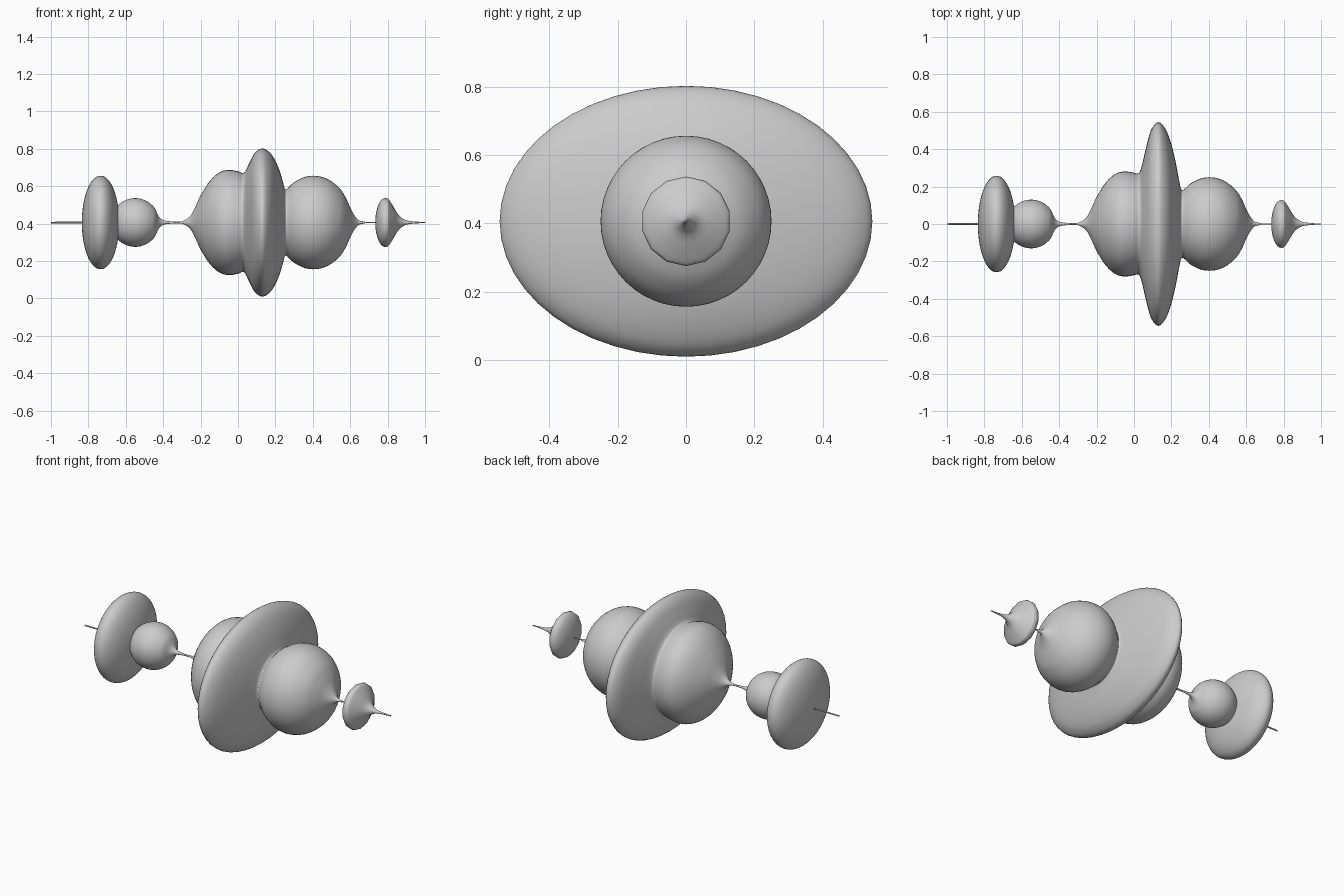
import bpy, bmesh, math

if "Cube" in bpy.data.objects:
    bpy.data.objects.remove(bpy.data.objects["Cube"])

AXIS_Z = 0.406


def smooth_profile(pts, steps=4):
    """Catmull-Rom pass through (x, rz, ry) stations."""
    out = []
    for i in range(len(pts) - 1):
        a, b, c, d = (pts[max(i - 1, 0)], pts[i], pts[i + 1],
                      pts[min(i + 2, len(pts) - 1)])
        for s in range(steps):
            t = s / steps
            out.append(tuple(
                0.5 * (2 * q + (r - p) * t + (2 * p - 5 * q + 4 * r - w) * t * t
                       + (3 * q - p - 3 * r + w) * t ** 3)
                for p, q, r, w in zip(a, b, c, d)))
    return out + [pts[-1]]


def lathe(name, pts, segments=48):
    """Elliptical turning along x; stations are (x, r) or (x, rz, ry)."""
    pts = smooth_profile([p if len(p) == 3 else (p[0], p[1], p[1]) for p in pts])
    bm = bmesh.new()
    rings = []
    for x, rz, ry in pts:
        rz, ry = max(rz, 0.002), max(ry, 0.002)
        rings.append([bm.verts.new((x, ry * math.sin(2 * math.pi * k / segments),
                                    AXIS_Z + rz * math.cos(2 * math.pi * k / segments)))
                      for k in range(segments)])
    for a, b in zip(rings, rings[1:]):
        for k in range(segments):
            n = (k + 1) % segments
            bm.faces.new((a[k], a[n], b[n], b[k]))
    bm.faces.new(rings[0])
    bm.faces.new(rings[-1])
    bmesh.ops.recalc_face_normals(bm, faces=bm.faces)
    for f in bm.faces:
        f.smooth = True
    mesh = bpy.data.meshes.new(name)
    bm.to_mesh(mesh)
    bm.free()
    obj = bpy.data.objects.new(name, mesh)
    bpy.context.collection.objects.link(obj)
    return obj


def arc(cx, half, rz, ry, start, end, n=12):
    """Stations along an ellipse, angles in degrees from the -x end."""
    out = []
    for i in range(n + 1):
        a = math.radians(start + (end - start) * i / n)
        out.append((cx - half * math.cos(a), rz * math.sin(a), ry * math.sin(a)))
    return out


# thin axle through everything
lathe("axle", [(-1, 0.004), (0.0, 0.005), (1, 0.003)], 12)

# end disc on the left
lathe("left_disc", arc(-0.735, 0.1, 0.25, 0.258, 0, 180, 16))

# small ball, drawn out to the axle on its right
lathe("small_ball", arc(-0.55, 0.13, 0.13, 0.13, 0, 145)
      + [(-0.425, 0.035), (-0.405, 0.015), (-0.38, 0.008), (-0.34, 0.005)])

# two large balls blended into the big oval disc
lathe("main_body", [
    (-0.33, 0.005), (-0.295, 0.008), (-0.257, 0.033), (-0.23, 0.08), (-0.2, 0.145),
    (-0.15, 0.223), (-0.1, 0.267), (-0.05, 0.281), (0.0, 0.274), (0.025, 0.265, 0.272),
    (0.04, 0.275, 0.305), (0.06, 0.318, 0.39), (0.09, 0.372, 0.5), (0.13, 0.396, 0.545),
    (0.17, 0.374, 0.505), (0.2, 0.33, 0.427), (0.225, 0.27, 0.32), (0.242, 0.21, 0.23),
    (0.253, 0.178, 0.185), (0.268, 0.186, 0.186), (0.3, 0.215), (0.35, 0.241), (0.4, 0.25),
    (0.45, 0.243), (0.5, 0.22), (0.55, 0.175), (0.58, 0.125), (0.6, 0.08), (0.62, 0.043),
    (0.645, 0.013), (0.68, 0.005)])

# small disc with a drawn-out point on the right
lathe("right_disc", arc(0.788, 0.054, 0.131, 0.131, 0, 110, 9)
      + [(0.832, 0.083), (0.85, 0.052), (0.868, 0.031), (0.9, 0.012),
         (0.95, 0.005), (1.0, 0.003)], 14)
